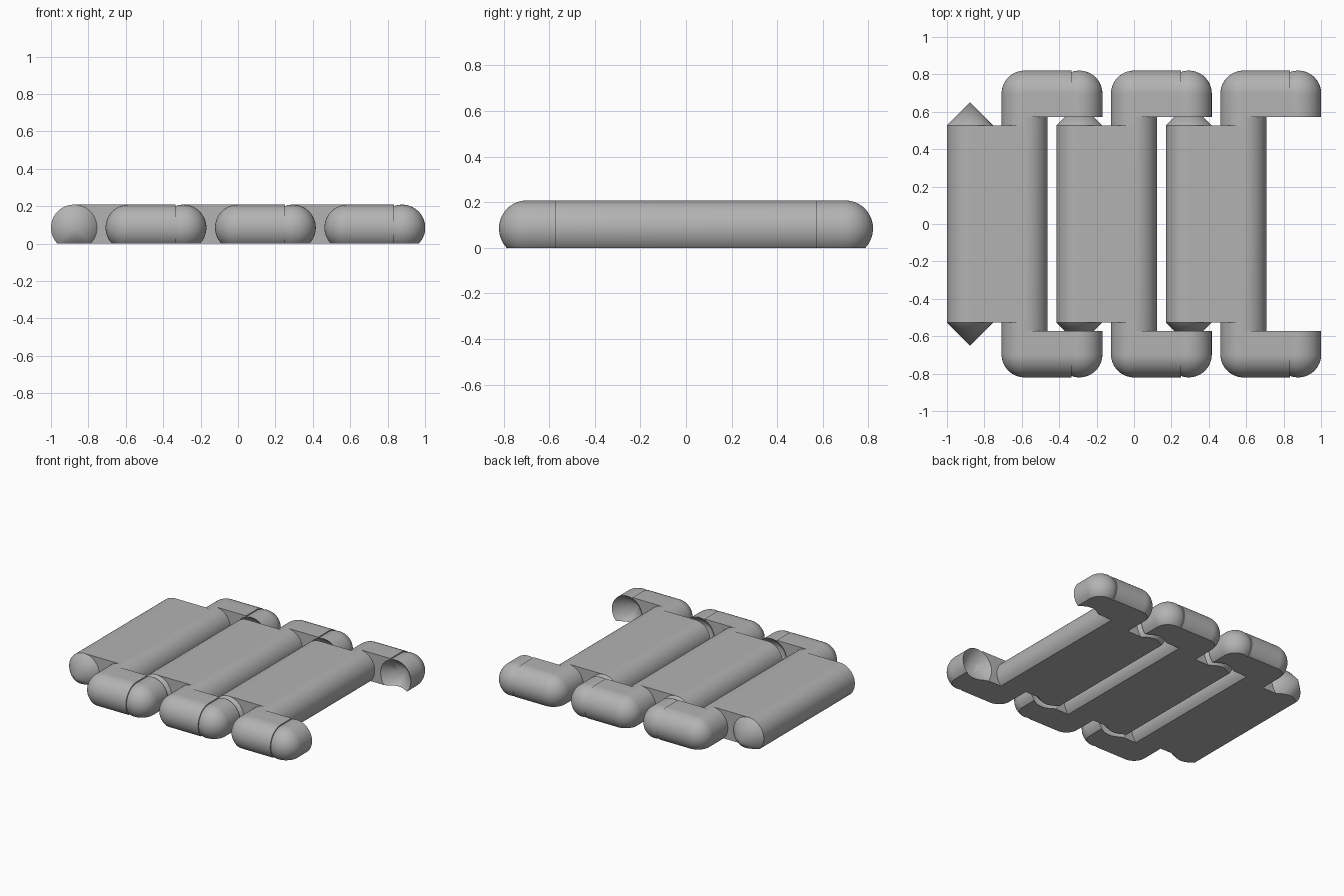
import bpy, bmesh
from math import pi, sin, cos
from mathutils import Matrix

cube = bpy.data.objects.get("Cube")
if cube:
    bpy.data.objects.remove(cube)

R, AXIS_Z = 0.123, 0.085          # hinge radius and axis height
TOP = R + AXIS_Z
PITCH = 0.585                     # distance between hinge axes
SPINE_X = 0.292                   # from pivot to spine
START_X = -0.877
BODY_Y, ARM_Y = 0.527, 0.572      # half width of the plate, inner face of the arms
BALL_Y = 0.697                    # centre of the rounded ends
SEGMENTS = 64

grey = bpy.data.materials.new("plain grey")
grey.use_nodes = True
COLOUR = (0.45, 0.45, 0.45, 1)
grey.diffuse_color = COLOUR
grey.node_tree.nodes["Principled BSDF"].inputs["Base Color"].default_value = COLOUR


def finish(bm, name):
    """Cut flat at the ground, cap the cut and make a smooth-shaded object."""
    bmesh.ops.remove_doubles(bm, verts=bm.verts, dist=1e-5)
    bmesh.ops.bisect_plane(bm, geom=bm.verts[:] + bm.edges[:] + bm.faces[:],
                           plane_co=(0, 0, 0), plane_no=(0, 0, 1), clear_inner=True)
    rim = [e for e in bm.edges if e.is_boundary]
    if rim:
        bmesh.ops.edgeloop_fill(bm, edges=rim)
    bmesh.ops.recalc_face_normals(bm, faces=bm.faces)
    mesh = bpy.data.meshes.new(name)
    bm.to_mesh(mesh)
    bm.free()
    mesh.materials.append(grey)
    obj = bpy.data.objects.new(name, mesh)
    bpy.context.collection.objects.link(obj)
    return obj


def lathe(name, profile, x):
    """Turn (y, radius) points about the hinge axis at x."""
    bm = bmesh.new()
    verts = [bm.verts.new((x, y, AXIS_Z + r)) for y, r in profile]
    edges = [bm.edges.new(pair) for pair in zip(verts, verts[1:])]
    bmesh.ops.spin(bm, geom=verts + edges, cent=(x, 0, AXIS_Z), axis=(0, 1, 0),
                   angle=2 * pi, steps=SEGMENTS)
    return finish(bm, name)


def extrude_x(name, outline, x0, x1):
    """Push a (y, z) outline from x0 to x1."""
    bm = bmesh.new()
    face = bm.faces.new([bm.verts.new((x0, y, z)) for y, z in outline])
    out = bmesh.ops.extrude_face_region(bm, geom=[face], use_keep_orig=True)
    moved = [v for v in out["geom"] if isinstance(v, bmesh.types.BMVert)]
    bmesh.ops.translate(bm, verts=moved, vec=(x1 - x0, 0, 0))
    return finish(bm, name)


def dome(side):
    """Quarter circle from the rim of a ball end to its tip, as (y, radius)."""
    return [(side * (BALL_Y + R * sin(a)), R * cos(a) if i < 16 else 0)
            for i, a in ((i, i * pi / 32) for i in range(17))]


def select_only(obj):
    bpy.ops.object.select_all(action='DESELECT')
    obj.select_set(True)
    bpy.context.view_layer.objects.active = obj


# Pivot barrel with pointed ends, flat plate and round-ended spine
parts = [
    lathe("pivot_barrel", [(-BODY_Y - R, 0), (-BODY_Y, R), (BODY_Y, R), (BODY_Y + R, 0)], 0),
    extrude_x("plate", [(-BODY_Y, 0), (BODY_Y, 0), (BODY_Y, TOP), (-BODY_Y, TOP)], 0, SPINE_X),
    lathe("spine", dome(-1)[::-1] + dome(1), SPINE_X),
]

for side, label in ((-1, "front"), (1, "back")):
    # Knuckle: ball end with a conical socket on its inner face
    parts.append(lathe(label + "_knuckle",
                       [(side * (ARM_Y + R), 0), (side * ARM_Y, R)] + dome(side), PITCH))

    # Arm: flat inside, rounded outside, hollowed by the same cone
    arc = [(side * (BALL_Y + R * sin(i * pi / 32)), AXIS_Z + R * cos(i * pi / 32))
           for i in range(33)]
    outline = [(side * ARM_Y, AXIS_Z - R), (side * ARM_Y, TOP)] + arc
    arm = extrude_x(label + "_arm", outline, SPINE_X, PITCH - 0.043)
    cutter = lathe("socket_cutter", [(side * (ARM_Y - 0.1), 0), (side * (ARM_Y - 0.1), R + 0.1),
                                     (side * (ARM_Y + R), 0)], PITCH)
    # Drop the cutter below the ground so the cut stays open underneath
    cutter.data.transform(Matrix.Translation((0, 0, 0)))
    for v in cutter.data.vertices:
        if v.co.z < 1e-5:
            v.co.z = -0.01
    cutter.hide_render = True
    cut = arm.modifiers.new("socket", 'BOOLEAN')
    cut.operation, cut.solver, cut.object = 'DIFFERENCE', 'EXACT', cutter
    select_only(arm)
    bpy.ops.object.modifier_apply(modifier=cut.name)
    bpy.data.objects.remove(cutter)
    parts.append(arm)

# Smooth the round faces, then repeat the link along the chain
for part in parts:
    select_only(part)
    bpy.ops.object.shade_smooth_by_angle(angle=pi / 6)
    base = part.name
    for i, place in enumerate(("right", "middle", "left")):
        link = part if i == 0 else part.copy()
        if i:
            bpy.context.collection.objects.link(link)
        link.name = f"{place}_{base}"
        link.location.x = START_X + i * PITCH
